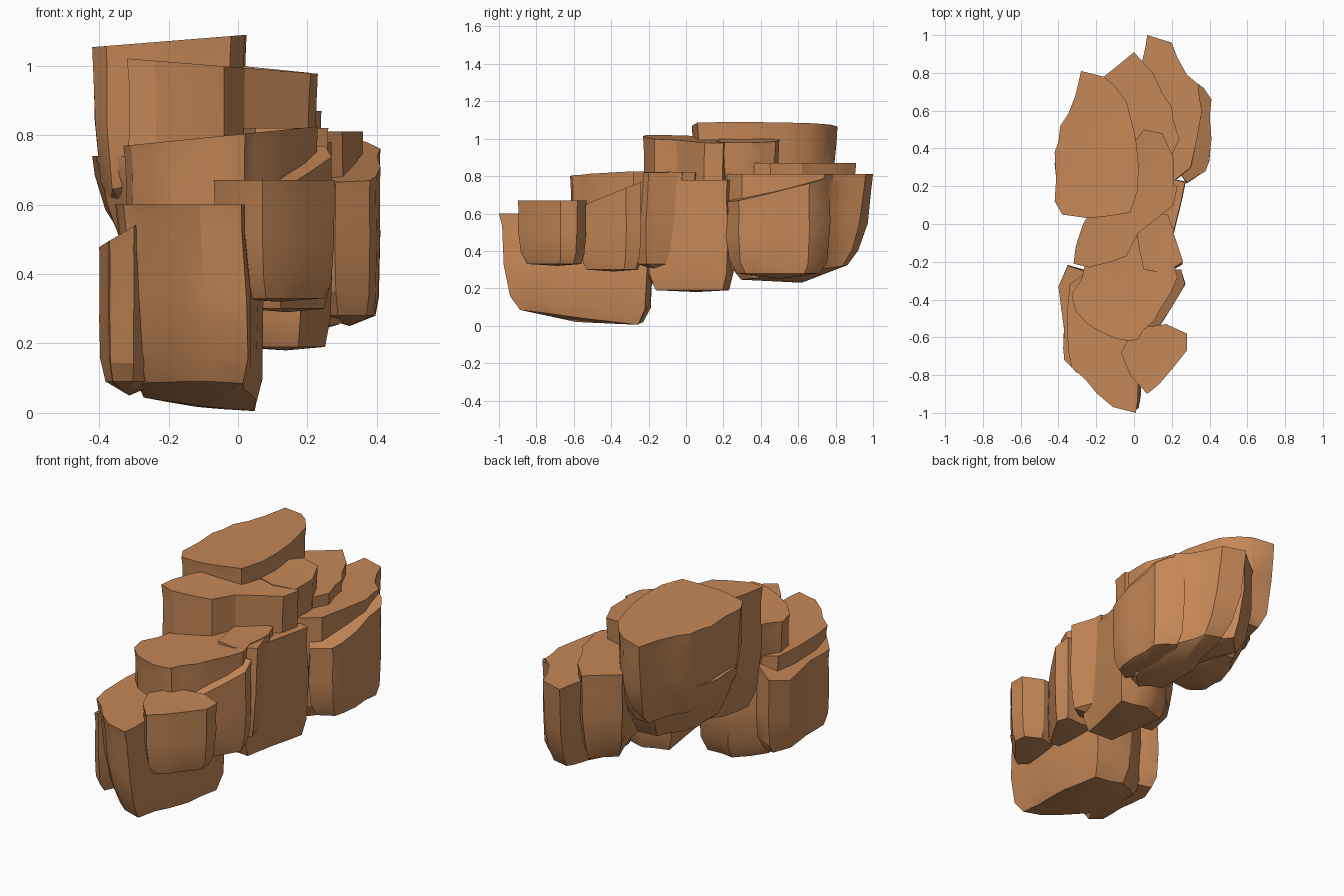
import bpy, bmesh, math, random
from mathutils import Vector

cube = bpy.data.objects.get("Cube")
if cube:
    bpy.data.objects.remove(cube, do_unlink=True)

random.seed(4)

# Single terracotta stone colour
stone = bpy.data.materials.new("terracotta_stone")
stone.use_nodes = True
stone.diffuse_color = (0.56, 0.245, 0.095, 1)
stone.node_tree.nodes["Principled BSDF"].inputs["Base Color"].default_value = stone.diffuse_color


def jitter(amount):
    return random.uniform(-amount, amount)


def rock(name, outline, top, bottom, top_slope=(0, 0), bottom_slope=(0, 0),
         foot=0.86, lean=(0, 0), belly=0.04):
    """Fractured block: plan outline in hundredths, sloped top, tapered foot."""
    corners = [Vector(p) / 100 for p in outline]
    centre = sum(corners, Vector((0, 0))) / len(corners)
    lean = Vector(lean) / 100
    top_slope, bottom_slope = Vector(top_slope), Vector(bottom_slope)

    # Add a chipped point between distant corners
    plan = []
    for i, a in enumerate(corners):
        b = corners[(i + 1) % len(corners)]
        plan.append(a)
        if (b - a).length > 0.14:
            mid = a.lerp(b, random.uniform(0.4, 0.6))
            plan.append(mid + (centre - mid).normalized() * jitter(0.015))

    bm = bmesh.new()

    def ring(level, scale, rough):
        verts = []
        for p in plan:
            q = centre + (p - centre) * (scale + jitter(rough)) + lean * (1 - level)
            high = top / 100 + top_slope.dot(p - centre)
            low = bottom / 100 + bottom_slope.dot(p - centre)
            z = low + (high - low) * level
            if 0 < level < 1:
                z += jitter(0.02)
            verts.append(bm.verts.new((q.x, q.y, max(z, 0))))
        return verts

    def cap(verts, height, offset):
        middle = bm.verts.new((centre.x + offset.x, centre.y + offset.y, max(height, 0)))
        for i, v in enumerate(verts):
            bm.faces.new((v, verts[(i + 1) % len(verts)], middle))

    mid_scale = (1 + foot) / 2
    rings = [ring(0, foot * 0.86, 0.03), ring(0.14, foot, 0.02),
             ring(0.5, mid_scale + 0.03, 0.02), ring(0.86, 0.98, 0.01), ring(1, 1, 0)]
    for lower, upper in zip(rings, rings[1:]):
        for i in range(len(plan)):
            j = (i + 1) % len(plan)
            quad = lower[i], lower[j], upper[j], upper[i]
            k = random.choice((0, 1))
            bm.faces.new((quad[k], quad[k + 1], quad[k + 2]))
            bm.faces.new((quad[k], quad[k + 2], quad[(k + 3) % 4]))
    cap(rings[-1], top / 100 - 0.005, Vector((0, 0)))
    cap(rings[0], bottom / 100 - belly, lean)
    bmesh.ops.recalc_face_normals(bm, faces=bm.faces)

    mesh = bpy.data.meshes.new(name)
    bm.to_mesh(mesh)
    bm.free()
    mesh.materials.append(stone)
    obj = bpy.data.objects.new(name, mesh)
    bpy.context.collection.objects.link(obj)
    bpy.ops.object.select_all(action='DESELECT')
    obj.select_set(True)
    bpy.context.view_layer.objects.active = obj
    bpy.ops.object.shade_smooth_by_angle(angle=math.radians(24))


# Low front group
rock("front_boulder",
     [(-33, -76), (-26, -82), (-11, -97), (1, -100), (2, -84), (6, -55),
      (5, -24), (-15, -20), (-34, -32), (-35, -66)],
     60, 6, bottom_slope=(-0.08, -0.1), foot=0.94, lean=(3, 5))
rock("front_left_shard",
     [(-37, -72), (-30, -79), (-20, -60), (-20, -28), (-35, -22), (-40, -33), (-37, -55)],
     53, 9, top_slope=(0.6, 0), foot=0.95)
rock("front_right_block",
     [(-7, -68), (-2, -80), (7, -90), (20, -77), (28, -67), (28, -58), (17, -53), (2, -55)],
     67, 33, foot=0.92, belly=0.01)

# Stepped middle group
rock("middle_cap",
     [(-33, -37), (-31, -46), (-18, -57), (-2, -62), (2, -61), (5, -56), (14, -45),
      (23, -28), (20, -18), (21, -2), (10, 0), (-12, -18), (-26, -22)],
     80, 40, top_slope=(0.1, 0), foot=0.9)
rock("middle_right_slab",
     [(0, -55), (12, -56), (20, -44), (27, -32), (25, -24), (0, -22)],
     71, 30, top_slope=(0, 0.4), foot=0.95, belly=0.01)
rock("middle_right_pillar",
     [(5, -24), (16, -26), (26, -20), (22, -8), (18, 5), (0, 5)],
     82, 33, foot=0.88, lean=(0, -3))
rock("middle_column",
     [(0, -20), (18, -20), (22, 0), (25, 12), (27, 22), (10, 26), (-5, 20)],
     78, 19, foot=0.98, belly=0.01)
rock("middle_tall_block",
     [(-32, -21), (-24, -23), (-12, -20), (-4, -17), (2, -5), (12, 3), (21, 10),
      (23, 20), (-5, 25), (-22, 8), (-27, 0)],
     100, 36, top_slope=(-0.08, 0), foot=0.9)

# High rear group
rock("rear_left_summit",
     [(-42, 38), (-42, 12), (-38, 5), (-15, 4), (-2, 6), (2, 18), (1, 45), (-4, 65),
      (-16, 78), (-28, 81), (-31, 68), (-39, 52)],
     107, 60, top_slope=(0.08, 0), foot=0.88)
rock("rear_left_underside",
     [(-42, 32), (-41, 14), (-30, 4), (-5, 5), (0, 40), (-10, 68), (-26, 66), (-36, 50)],
     74, 46, foot=0.74, lean=(4, 0), belly=0.05)
rock("rear_centre_ledge",
     [(-16, 78), (0, 91), (10, 80), (20, 62), (24, 45), (15, 28), (0, 25), (-5, 50)],
     87, 38)
rock("rear_centre_step",
     [(0, 18), (10, 16), (21, 20), (21, 35), (15, 48), (5, 50), (-2, 40)],
     99, 70, top_slope=(-0.1, 0))
rock("rear_right_boulder",
     [(7, 100), (20, 96), (23, 88), (28, 79), (34, 74), (36, 60), (30, 30),
      (20, 22), (5, 30), (0, 60), (4, 85)],
     81, 29, bottom_slope=(0, 0.1), foot=0.86, lean=(2, -4), belly=0.06)
rock("rear_right_slab",
     [(30, 77), (37, 72), (41, 66), (41, 45), (38, 28), (28, 22), (22, 30), (20, 60)],
     73, 28, top_slope=(-0.1, 0.25), foot=0.95, belly=0.03)
